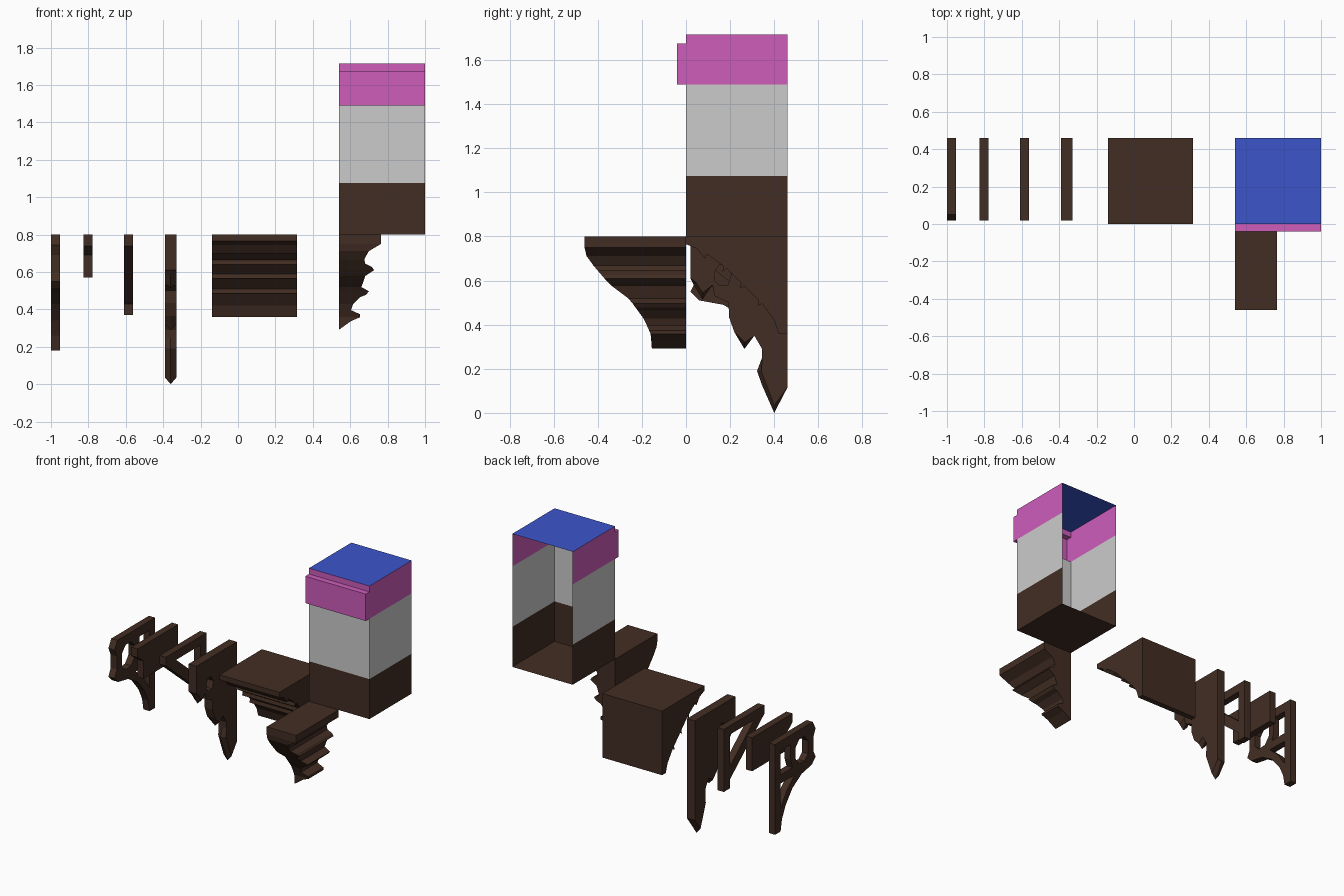
import bpy, bmesh

if "Cube" in bpy.data.objects:
    bpy.data.objects.remove(bpy.data.objects["Cube"])


def material(name, rgb):
    m = bpy.data.materials.new(name)
    m.diffuse_color = (*rgb, 1)
    m.use_nodes = True
    m.node_tree.nodes["Principled BSDF"].inputs["Base Color"].default_value = m.diffuse_color
    return m


BROWN = material("dark_wood", (0.055, 0.027, 0.017))
PINK = material("magenta", (0.62, 0.11, 0.5))
BLUE = material("blue", (0.045, 0.09, 0.6))


def finish(bm, name, mat=None, solid=True):
    if solid:
        bmesh.ops.recalc_face_normals(bm, faces=bm.faces)
    mesh = bpy.data.meshes.new(name)
    bm.to_mesh(mesh)
    bm.free()
    if mat:
        mesh.materials.append(mat)
    obj = bpy.data.objects.new(name, mesh)
    bpy.context.collection.objects.link(obj)
    return obj


def plate(name, x0, x1, outline, holes=(), tips=()):
    """Extrude a (y, z) outline with holes along x; tip points are pulled out on the centre line."""
    bm = bmesh.new()
    tips = dict(tips)
    caps = {0: [], 2: []}
    for k, pts in enumerate([outline, *holes]):
        loops = []
        for i, x in enumerate((x0, (x0 + x1) / 2, x1)):
            loop = []
            for j, (y, z) in enumerate(pts):
                dy, dz = tips.get(j, (0, 0)) if (k == 0 and i != 1) else (0, 0)
                loop.append(bm.verts.new((x, y + dy, z + dz)))
            loops.append(loop)
        n = len(pts)
        for a, b in zip(loops, loops[1:]):
            for j in range(n):
                bm.faces.new((a[j], a[(j + 1) % n], b[(j + 1) % n], b[j]))
        for i in caps:
            lp = loops[i]
            caps[i] += [bm.edges.get((lp[j], lp[(j + 1) % n])) for j in range(n)]
    for edges in caps.values():
        bmesh.ops.triangle_fill(bm, use_beauty=True, use_dissolve=False,
                                edges=edges, normal=(1, 0, 0))
    return finish(bm, name, BROWN)


# Overhanging storey: thin shell, open at the back
X0, X1, YB, FLOOR, TOP = 0.54, 1.0, 0.46, 0.8, 1.715


def shell_band(name, front, mat=None, floor=False):
    bm = bmesh.new()
    left = [bm.verts.new((X0, y, z)) for y, z in front]
    right = [bm.verts.new((X1, y, z)) for y, z in front]
    lb, lt = [bm.verts.new((X0, YB, z)) for z in (front[0][1], front[-1][1])]
    rb, rt = [bm.verts.new((X1, YB, z)) for z in (front[0][1], front[-1][1])]
    for i in range(len(front) - 1):
        bm.faces.new((left[i], right[i], right[i + 1], left[i + 1]))
    bm.faces.new([*reversed(left), lb, lt][::-1][::-1])
    bm.faces.new([*right, rt, rb])
    if floor:
        bm.faces.new((left[0], lb, rb, right[0]))
    return finish(bm, name, mat, solid=False)


shell_band("storey_base", [(0, FLOOR), (0, 1.075)], BROWN, floor=True)
shell_band("storey_wall", [(0, 1.075), (0, 1.49)])
shell_band("storey_cornice", [(0, 1.49), (-0.04, 1.49), (-0.04, 1.675), (0, 1.675), (0, TOP)], PINK)
bm = bmesh.new()
bm.faces.new([bm.verts.new((x, y, TOP)) for x, y in ((X0, 0), (X1, 0), (X1, YB), (X0, YB))])
finish(bm, "storey_top", BLUE, solid=False)

# Moulded corner corbel: stacked rectangles following two profiles
side = [(0.765, 0.8), (0.765, 0.75), (0.70, 0.712), (0.675, 0.668), (0.68, 0.645), (0.717, 0.626),
        (0.727, 0.61), (0.68, 0.578), (0.66, 0.519), (0.70, 0.497), (0.685, 0.478), (0.652, 0.465),
        (0.615, 0.428), (0.604, 0.396), (0.652, 0.374), (0.652, 0.358), (0.604, 0.337), (0.542, 0.293)]
depth = [(0.46, 0.8), (0.46, 0.725), (0.43, 0.68), (0.348, 0.584), (0.257, 0.516),
         (0.19, 0.425), (0.16, 0.357), (0.155, 0.293)]


def depth_at(z):
    for (d0, z0), (d1, z1) in zip(depth, depth[1:]):
        if z >= z1:
            return d0 + (d1 - d0) * (z0 - z) / (z0 - z1)
    return depth[-1][0]


bm = bmesh.new()
rings = []
for x, z in side:
    d = depth_at(z)
    rings.append([bm.verts.new(p) for p in ((X0, 0, z), (X0, -d, z), (x, -d, z), (x, 0, z))])
for a, b in zip(rings, rings[1:]):
    for j in range(4):
        bm.faces.new((a[j], a[(j + 1) % 4], b[(j + 1) % 4], b[j]))
bm.faces.new(rings[0])
bm.faces.new(rings[-1])
finish(bm, "corner_corbel", BROWN)

# Wide moulded corbel
plate("wide_corbel", -0.14, 0.315,
      [(0.46, 0.8), (0, 0.8), (0, 0.765), (0.05, 0.745), (0.085, 0.70), (0.095, 0.72), (0.17, 0.665),
       (0.165, 0.64), (0.185, 0.655), (0.25, 0.59), (0.245, 0.565), (0.265, 0.575), (0.33, 0.51),
       (0.325, 0.485), (0.345, 0.495), (0.40, 0.42), (0.42, 0.36), (0.46, 0.36)])

# Carved bracket with three pointed pendants
plate("pendant_bracket", -0.39, -0.33,
      [(0.46, 0.8), (0.02, 0.8), (0.02, 0.61), (0.035, 0.58), (0.075, 0.515), (0.12, 0.58),
       (0.13, 0.53), (0.193, 0.50), (0.195, 0.434), (0.22, 0.365), (0.265, 0.29), (0.31, 0.35),
       (0.345, 0.29), (0.345, 0.25), (0.322, 0.19), (0.345, 0.125), (0.40, 0.0), (0.46, 0.115)],
      holes=[[(0.13, 0.60), (0.13, 0.64), (0.15, 0.67), (0.18, 0.67), (0.205, 0.63), (0.19, 0.58), (0.15, 0.58)]],
      tips={4: (0, 0.03), 10: (0, 0.03), 14: (0.02, 0), 15: (0.015, 0.015), 16: (0, 0.035), 3: (0.012, 0.01)})

# Open triangular brace
plate("triangle_brace", -0.61, -0.562,
      [(0.46, 0.8), (0.02, 0.8), (0.02, 0.74), (0.395, 0.43), (0.395, 0.37), (0.46, 0.37)],
      holes=[[(0.395, 0.74), (0.13, 0.74), (0.395, 0.52)]])

# Plain beam end
plate("beam_end", -0.825, -0.777,
      [(0.46, 0.8), (0.02, 0.8), (0.02, 0.74), (0.085, 0.69), (0.085, 0.57), (0.46, 0.57)])

# Openwork bracket with ring, window and curved strut
plate("openwork_bracket", -1.0, -0.953,
      [(0.46, 0.8), (0.05, 0.8), (0.02, 0.745), (0.045, 0.69), (0.045, 0.60), (0.02, 0.55), (0.06, 0.51),
       (0.17, 0.49), (0.27, 0.43), (0.345, 0.34), (0.385, 0.26), (0.40, 0.18), (0.46, 0.18)],
      holes=[[(0.10, 0.60), (0.10, 0.69), (0.14, 0.735), (0.20, 0.735), (0.24, 0.69),
              (0.24, 0.62), (0.20, 0.57), (0.14, 0.565)],
             [(0.29, 0.735), (0.40, 0.735), (0.40, 0.57), (0.27, 0.57), (0.29, 0.63)],
             [(0.25, 0.51), (0.40, 0.51), (0.40, 0.34), (0.33, 0.44)]])
